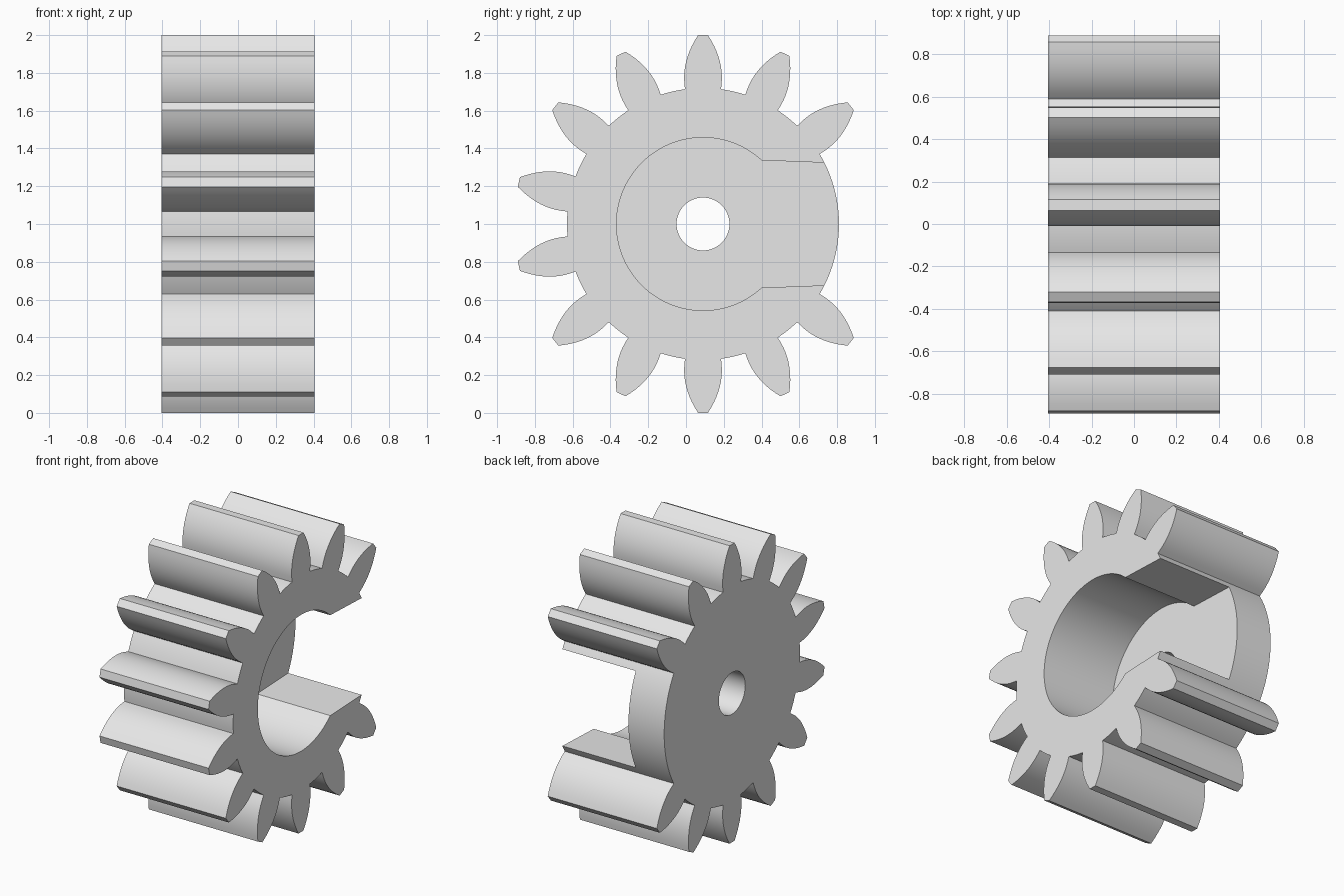
import bpy
import bmesh
from math import cos, sin, pi, asin, atan2, hypot

CENTRE_Y, CENTRE_Z = 0.09, 1.0
HALF_WIDTH = 0.405
WEB_FACE = -0.14          # inner face of the thin web
ROOT, TIP = 0.72, 1.0
BORE, POCKET = 0.14, 0.46
PITCH = 2 * pi / 14

if "Cube" in bpy.data.objects:
    bpy.data.objects.remove(bpy.data.objects["Cube"])

grey = bpy.data.materials.new("plain grey")
grey.use_nodes = True
grey.diffuse_color = (0.8, 0.8, 0.8, 1)
grey.node_tree.nodes["Principled BSDF"].inputs["Base Color"].default_value = (0.8, 0.8, 0.8, 1)


def arc(radius, start, end, steps):
    return [(radius * cos(start + (end - start) * i / steps),
             radius * sin(start + (end - start) * i / steps)) for i in range(steps + 1)]


def prism(name, outline, x0, x1):
    """Extrude a (y, z) outline around the gear centre along x."""
    bm = bmesh.new()
    base = bm.faces.new([bm.verts.new((x0, CENTRE_Y + y, CENTRE_Z + z)) for y, z in outline])
    top = bmesh.ops.extrude_face_region(bm, geom=[base])["geom"]
    bmesh.ops.translate(bm, vec=(x1 - x0, 0, 0),
                        verts=[v for v in top if isinstance(v, bmesh.types.BMVert)])
    bmesh.ops.recalc_face_normals(bm, faces=bm.faces)
    mesh = bpy.data.meshes.new(name)
    bm.to_mesh(mesh)
    bm.free()
    mesh.materials.append(grey)
    obj = bpy.data.objects.new(name, mesh)
    bpy.context.collection.objects.link(obj)
    return obj


def half_thickness(r):
    return 0.1 - 1.46 * (r - 0.775) ** 2


def tooth(angle, steps=10):
    """Bulging tooth flanks, listed anticlockwise."""
    radii = [ROOT + (TIP - ROOT) * i / steps for i in range(steps + 1)]
    local = [(r, -half_thickness(r)) for r in radii]
    local += [(r, half_thickness(r)) for r in reversed(radii)]
    # pull the foot of each flank back onto the root circle
    foot = half_thickness(ROOT)
    foot_r = (ROOT ** 2 - foot ** 2) ** 0.5
    local[0], local[-1] = (foot_r, -foot), (foot_r, foot)
    return [(r * cos(angle) - t * sin(angle), r * sin(angle) + t * cos(angle)) for r, t in local]


# Toothed outline: two teeth are missing on the back
foot_angle = asin(half_thickness(ROOT) / ROOT)
outline = []
for i in range(1, 13):
    angle = (i + 0.5) * PITCH
    outline += tooth(angle)
    if i < 12:
        outline += arc(ROOT, angle + foot_angle, angle + PITCH - foot_angle, 6)[1:-1]
last = 12.5 * PITCH + foot_angle
outline += arc(ROOT, last, 2 * pi + 1.5 * PITCH - foot_angle, 36)[1:-1]
gear = prism("gear_body", outline, -HALF_WIDTH, HALF_WIDTH)

# Round pocket with a slightly narrowing slot out to the back
mouth_y, mouth_z = 0.31, 0.337
mouth = atan2(mouth_z, mouth_y)
pocket = arc(hypot(mouth_y, mouth_z), mouth, 2 * pi - mouth, 72)
pocket += [(0.9, -0.315), (0.9, 0.315)]
cutters = [prism("pocket_cutter", pocket, WEB_FACE, 0.6),
           prism("bore_cutter", arc(BORE, 0, 2 * pi, 48)[:-1], -0.6, 0.6)]

bpy.ops.object.select_all(action="DESELECT")
bpy.context.view_layer.objects.active = gear
gear.select_set(True)
for cutter in cutters:
    cutter.hide_render = True
    cut = gear.modifiers.new(cutter.name, "BOOLEAN")
    cut.operation = "DIFFERENCE"
    cut.solver = "EXACT"
    cut.object = cutter
    bpy.ops.object.modifier_apply(modifier=cut.name)
    bpy.data.objects.remove(cutter)

bpy.ops.object.shade_smooth_by_angle(angle=pi / 7)
